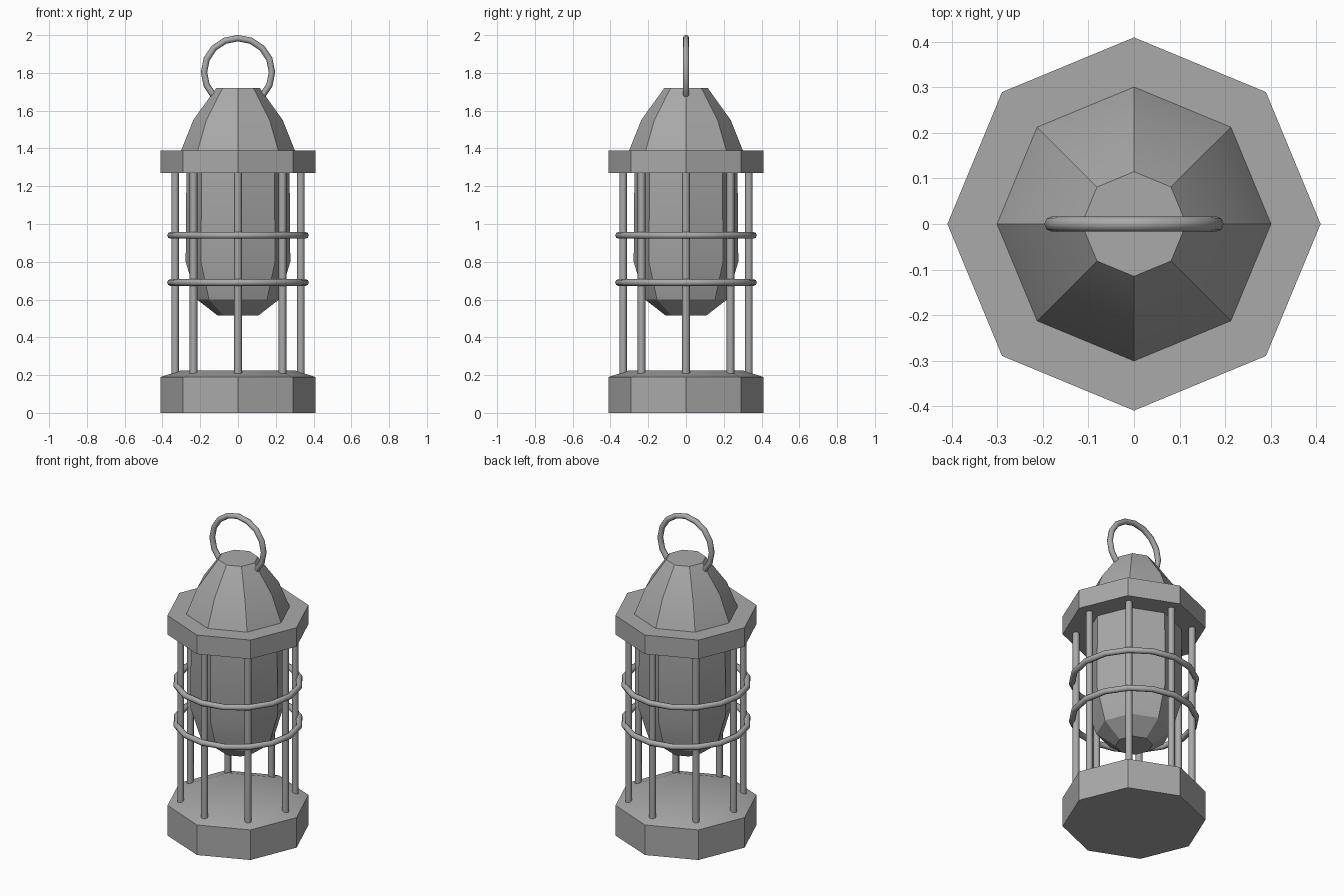
import bpy
import math

cube = bpy.data.objects.get("Cube")
if cube:
    bpy.data.objects.remove(cube, do_unlink=True)

SIDES = 8

grey = bpy.data.materials.new("lantern_grey")
grey.use_nodes = True
COLOUR = (0.4, 0.4, 0.4, 1)
grey.diffuse_color = COLOUR
grey.node_tree.nodes["Principled BSDF"].inputs["Base Color"].default_value = COLOUR


def finish(obj, name, angle):
    obj.name = name
    obj.data.materials.clear()
    obj.data.materials.append(grey)
    bpy.ops.object.select_all(action="DESELECT")
    obj.select_set(True)
    bpy.context.view_layer.objects.active = obj
    bpy.ops.object.shade_smooth_by_angle(angle=math.radians(angle))


def turned(name, profile):
    """Octagonal solid from (radius, height) pairs, listed bottom to top."""
    verts, faces = [], []
    for r, z in profile:
        for i in range(SIDES):
            a = math.tau * i / SIDES
            verts.append((r * math.cos(a), r * math.sin(a), z))
    for k in range(len(profile) - 1):
        for i in range(SIDES):
            j = (i + 1) % SIDES
            low, high = k * SIDES, (k + 1) * SIDES
            faces.append((low + i, low + j, high + j, high + i))
    faces.append(tuple(reversed(range(SIDES))))
    faces.append(tuple(range(len(verts) - SIDES, len(verts))))
    mesh = bpy.data.meshes.new(name)
    mesh.from_pydata(verts, [], faces)
    obj = bpy.data.objects.new(name, mesh)
    bpy.context.collection.objects.link(obj)
    finish(obj, name, 20)


def ring(name, radius, z, thickness, tilt=0):
    bpy.ops.mesh.primitive_torus_add(
        major_radius=radius, minor_radius=thickness, major_segments=16,
        minor_segments=8, location=(0, 0, z), rotation=(tilt, 0, 0))
    finish(bpy.context.object, name, 60)


# Body parts
turned("base", [(0.41, 0), (0.41, 0.19), (0.30, 0.225)])
turned("glass", [(0.107, 0.515), (0.217, 0.60), (0.277, 0.80), (0.273, 1.28)])
turned("collar", [(0.41, 1.27), (0.41, 1.39)])
turned("roof", [(0.303, 1.385), (0.237, 1.55), (0.115, 1.72)])

# Cage rods, one at each corner
for i in range(SIDES):
    a = math.tau * i / SIDES
    bpy.ops.mesh.primitive_cylinder_add(
        vertices=8, radius=0.02, depth=1.08,
        location=(0.333 * math.cos(a), 0.333 * math.sin(a), 0.74))
    finish(bpy.context.object, f"cage_rod_{i + 1}", 60)

# Cage hoops and carrying ring
ring("lower_hoop", 0.357, 0.69, 0.018)
ring("upper_hoop", 0.357, 0.94, 0.018)
ring("carrying_ring", 0.18, 1.804, 0.017, math.pi / 2)
